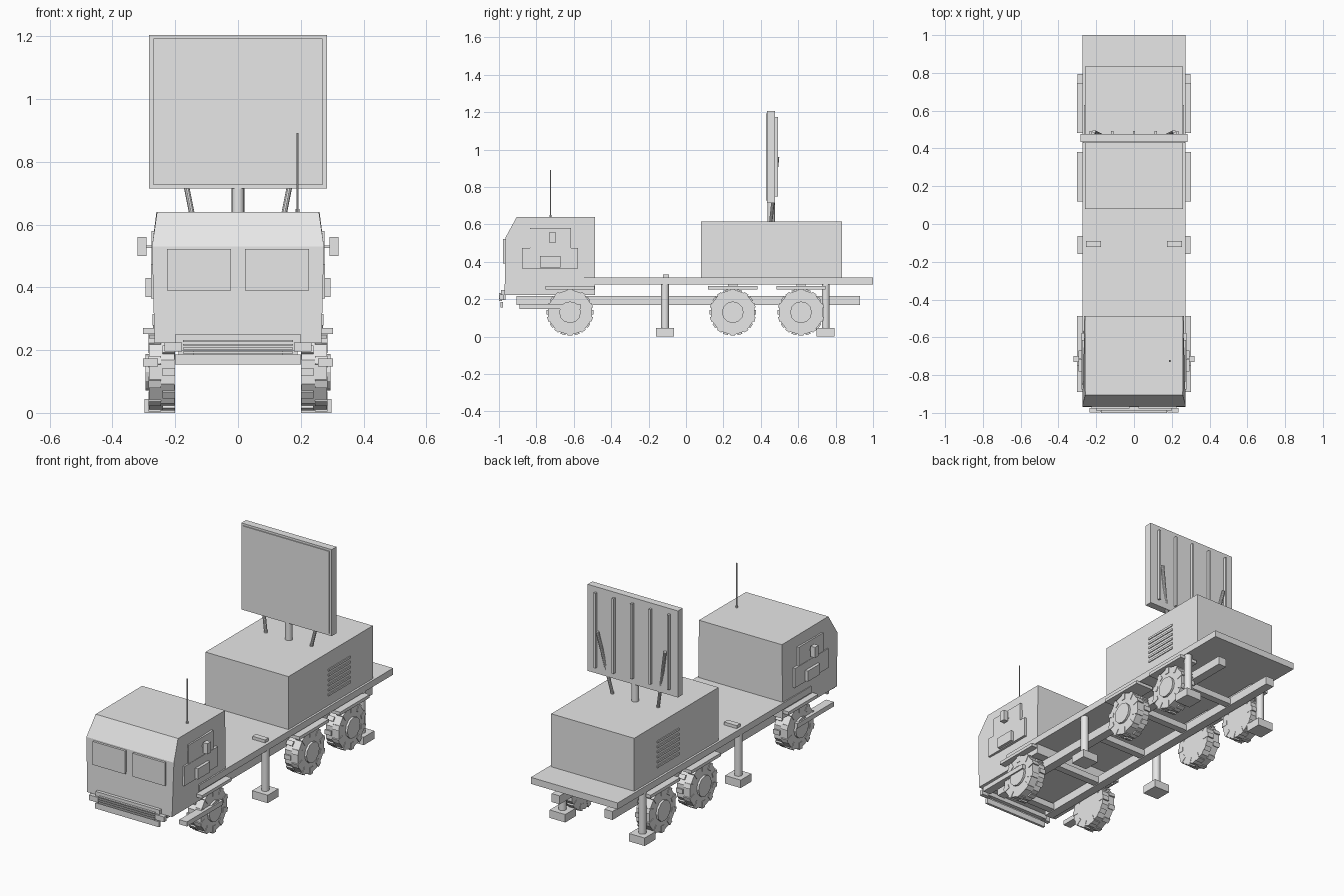
import bpy, bmesh, math
from mathutils import Vector, Matrix

cube = bpy.data.objects.get("Cube")
if cube:
    bpy.data.objects.remove(cube, do_unlink=True)

grey = bpy.data.materials.new("light grey")
grey.use_nodes = True
COLOUR = (0.8, 0.8, 0.8, 1)
grey.diffuse_color = COLOUR
grey.node_tree.nodes["Principled BSDF"].inputs["Base Color"].default_value = COLOUR


def finish(name, bm, smooth=False):
    bmesh.ops.recalc_face_normals(bm, faces=bm.faces)
    mesh = bpy.data.meshes.new(name)
    bm.to_mesh(mesh)
    bm.free()
    mesh.materials.append(grey)
    obj = bpy.data.objects.new(name, mesh)
    bpy.context.collection.objects.link(obj)
    if smooth:
        bpy.ops.object.select_all(action='DESELECT')
        bpy.context.view_layer.objects.active = obj
        obj.select_set(True)
        bpy.ops.object.shade_smooth_by_angle(angle=math.radians(35))
    return obj


def add_box(bm, x, y, z, turn=Matrix()):
    size = Matrix.Diagonal((x[1] - x[0], y[1] - y[0], z[1] - z[0], 1))
    centre = Matrix.Translation((sum(x) / 2, sum(y) / 2, sum(z) / 2))
    bmesh.ops.create_cube(bm, size=1, matrix=turn @ centre @ size)


def box(name, x, y, z):
    bm = bmesh.new()
    add_box(bm, x, y, z)
    return finish(name, bm)


def add_rod(bm, a, b, r, sides):
    a, b = Vector(a), Vector(b)
    rot = (b - a).to_track_quat('Z', 'Y').to_matrix().to_4x4()
    bmesh.ops.create_cone(bm, cap_ends=True, segments=sides, radius1=r, radius2=r,
                          depth=(b - a).length, matrix=Matrix.Translation((a + b) / 2) @ rot)


def rod(name, a, b, r, sides=16):
    bm = bmesh.new()
    add_rod(bm, a, b, r, sides)
    return finish(name, bm, True)


def span(side, inner, outer):
    return tuple(sorted((side * inner, side * outer)))


def wheel(name, side, y):
    # ten-sided tyre with staggered shoulder lugs and a hub cap
    bm = bmesh.new()
    add_rod(bm, (side * .202, y, .13), (side * .283, y, .13), .123, 10)
    add_rod(bm, (side * .24, y, .13), (side * .295, y, .13), .058, 12)
    for i in range(20):
        turn = Matrix.Translation((0, y, .13)) @ Matrix.Rotation(i * math.tau / 20, 4, 'X')
        half = (.2, .24) if i % 2 else (.245, .286)
        add_box(bm, span(side, *half), (-.013, .013), (.085, .125), turn)
    finish(name, bm)


# Deck and chassis
box("deck", (-.272, .272), (-.733, 1), (.278, .315))
for i, y in enumerate((-.85, -.48, -.1, .25, .615)):
    box(f"cross_member_{i}", (-.165, .165), (y - .02, y + .02), (.175, .21))

# Cab: sections (y, z, half width) round the side outline
outline = [(-.487, .222, .265), (-.487, .64, .26), (-.905, .64, .258),
           (-.965, .53, .274), (-.97, .222, .266)]
bm = bmesh.new()
left = [bm.verts.new((w, y, z)) for y, z, w in outline]
right = [bm.verts.new((-w, y, z)) for y, z, w in outline]
bm.faces.new(left)
bm.faces.new(right[::-1])
for i in range(len(outline)):
    j = (i + 1) % len(outline)
    bm.faces.new((left[i], right[i], right[j], left[j]))
finish("cab", bm)

# Front bumper with slats
box("bumper_bar", (-.235, .235), (-.992, -.978), (.197, .224))
box("bumper_grille", (-.2, .2), (-.988, -.965), (.197, .25))
box("bumper_lower_plate", (-.2, .2), (-.992, -.978), (.155, .186))
for i in range(4):
    z = .19 + i * .012
    box(f"bumper_slat_{i}", (-.175, .175), (-1, -.985), (z, z + .006))

# Paired parts
for side, label in ((1, "left"), (-1, "right")):
    box(f"chassis_rail_{label}", span(side, .14, .19), (-.905, .93), (.17, .218))
    box(f"windscreen_{label}", span(side, .023, .226), (-.978, -.96), (.39, .522))
    box(f"bumper_end_{label}", span(side, .178, .235), (-.998, -.975), (.195, .225))

    # Door panels, mirror and side box
    box(f"door_upper_{label}", span(side, .25, .276), (-.835, -.615), (.47, .58))
    box(f"door_lower_{label}", span(side, .25, .278), (-.877, -.578), (.365, .475))
    box(f"mirror_{label}", span(side, .292, .32), (-.73, -.698), (.5, .56))
    box(f"mirror_arm_{label}", span(side, .27, .295), (-.718, -.71), (.526, .534))
    box(f"door_box_{label}", span(side, .27, .295), (-.78, -.67), (.37, .43))
    box(f"cab_step_{label}", span(side, .255, .303), (-.89, -.565), (.148, .174))

    # Wheels and flat mudguards
    for axle, y in (("front", -.62), ("middle", .25), ("rear", .615)):
        wheel(f"wheel_{axle}_{label}", side, y)
        box(f"mudguard_{axle}_{label}", span(side, .19, .302),
            (y - .132, y + .132), (.252, .27))
        box(f"mudguard_mount_{axle}_{label}", span(side, .22, .26),
            (y - .025, y + .025), (.265, .28))

    # Stabiliser legs
    for place, y, top in (("middle", -.112, .3), ("rear", .747, .285)):
        rod(f"stabiliser_leg_{place}_{label}", (side * .25, y, .04), (side * .25, y, top), .021)
        box(f"stabiliser_foot_{place}_{label}", span(side, .2, .298),
            (y - .048, y + .048), (0, .045))
    box(f"stabiliser_cap_{label}", span(side, .175, .255), (-.122, -.09), (.31, .332))

    # Shelter vents
    for i in range(6):
        z = .37 + i * .028
        box(f"vent_{label}_{i}", span(side, .255, .265), (.435, .63), (z, z + .012))

    # Panel braces
    rod(f"panel_brace_{label}", (side * .14, .452, .6), (side * .212, .49, .96), .009, 10)

# Equipment shelter
box("shelter", (-.26, .26), (.08, .835), (.31, .615))

# Antenna panel on its mast
rod("mast", (0, .455, .6), (0, .455, .73), .02)
box("panel", (-.283, .283), (.434, .476), (.715, 1.205))
box("panel_face", (-.27, .27), (.429, .44), (.727, 1.193))
for i in range(5):
    x = (i - 2) * .115
    box(f"panel_rib_{i}", (x - .006, x + .006), (.47, .492), (.75, 1.175))

# Whip aerial
rod("whip_aerial", (.19, -.725, .63), (.19, -.725, .892), .003, 8)
rod("aerial_base", (.19, -.725, .63), (.19, -.725, .65), .006, 8)
